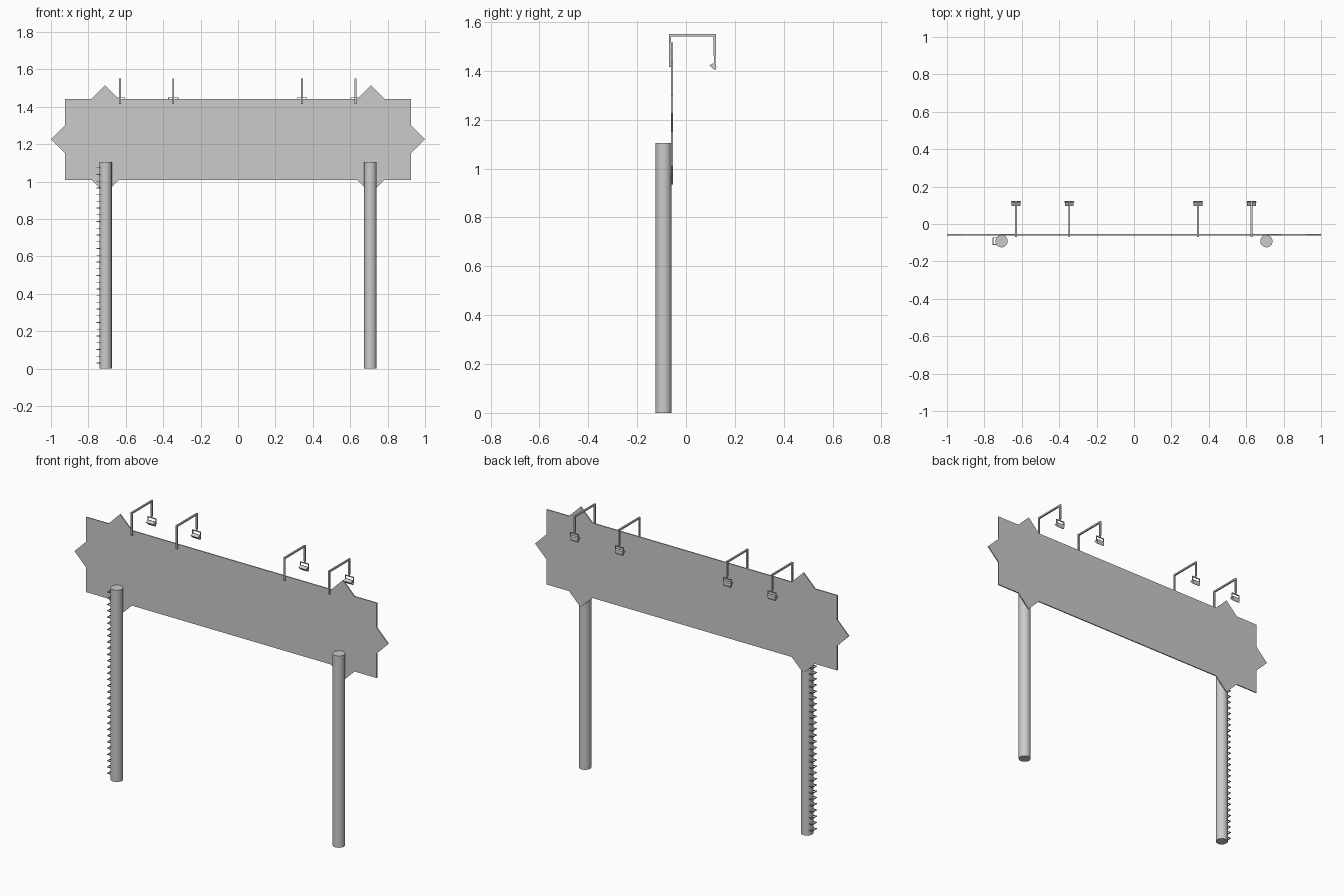
import bpy, bmesh, math
from mathutils import Vector

if "Cube" in bpy.data.objects:
    bpy.data.objects.remove(bpy.data.objects["Cube"])

grey = bpy.data.materials.new("plain grey")
grey.diffuse_color = (0.6, 0.6, 0.6, 1)
grey.use_nodes = True
grey.node_tree.nodes["Principled BSDF"].inputs["Base Color"].default_value = grey.diffuse_color


def finish(bm, name):
    bmesh.ops.recalc_face_normals(bm, faces=bm.faces)
    me = bpy.data.meshes.new(name)
    bm.to_mesh(me)
    bm.free()
    me.materials.append(grey)
    ob = bpy.data.objects.new(name, me)
    bpy.context.collection.objects.link(ob)
    return ob


def box(bm, x0, x1, y0, y1, z0, z1):
    vs = bmesh.ops.create_cube(bm, size=1)["verts"]
    for v in vs:
        v.co = Vector(((x0 + x1) / 2 + v.co.x * (x1 - x0),
                       (y0 + y1) / 2 + v.co.y * (y1 - y0),
                       (z0 + z1) / 2 + v.co.z * (z1 - z0)))


def extrude(bm, pts, vec):
    face = bm.faces.new([bm.verts.new(p) for p in pts])
    r = bmesh.ops.extrude_face_region(bm, geom=[face])
    bmesh.ops.translate(bm, vec=vec,
                        verts=[g for g in r["geom"] if isinstance(g, bmesh.types.BMVert)])


# Sign panel: long rectangle with an eight-pointed star at each end
CX, CZ, H, R = 0.71, 1.225, 0.216, 0.29
q = [(CX - (R - H), H), (CX, R), (CX + R - H, H), (CX + H, H), (CX + H, R - H), (CX + R, 0)]
right = q + [(x, -z) for x, z in reversed(q[:-1])]
outline = right + [(-x, z) for x, z in reversed(right)]
bm = bmesh.new()
extrude(bm, [(x, -0.0605, CZ + z) for x, z in outline], (0, 0.0065, 0))
finish(bm, "sign_panel")

# Round posts
for side, name in ((-1, "left_post"), (1, "right_post")):
    bm = bmesh.new()
    bmesh.ops.create_cone(bm, cap_ends=True, segments=24, radius1=0.033, radius2=0.033, depth=1.105)
    bmesh.ops.translate(bm, verts=bm.verts, vec=(side * 0.708, -0.092, 0.5525))
    ob = finish(bm, name)
    bpy.context.view_layer.objects.active = ob
    ob.select_set(True)
    bpy.ops.object.shade_smooth_by_angle(angle=math.radians(40))
    ob.select_set(False)

# Climbing rungs: thin U-shaped steps on the outside of the left post
bm = bmesh.new()
t = 0.004
for i in range(30):
    z = 0.028 + i * 0.036
    box(bm, -0.756, -0.756 + t, -0.112, -0.072, z, z + t)
    for y in (-0.112, -0.072 - t):
        box(bm, -0.756 + t, -0.725, y, y + t, z, z + t)
finish(bm, "ladder_rungs")

# Lamps on hooked arms reaching over the panel
for n, x in enumerate((-0.631, -0.346, 0.342, 0.628), 1):
    w = 0.0045
    bm = bmesh.new()
    box(bm, x - w, x + w, -0.069, -0.0605, 1.415, 1.541)
    box(bm, x - w, x + w, -0.069, 0.122, 1.541, 1.55)
    box(bm, x - w, x + w, 0.113, 0.122, 1.46, 1.541)
    finish(bm, f"lamp_arm_{n}")

    # Neck and yoke
    bm = bmesh.new()
    box(bm, x - 0.003, x + 0.003, 0.1145, 0.1205, 1.45, 1.46)
    box(bm, x - 0.027, x + 0.027, 0.1145, 0.1205, 1.446, 1.45)
    for s in (-1, 1):
        a, b = sorted((x + s * 0.0235, x + s * 0.027))
        box(bm, a, b, 0.1145, 0.1205, 1.418, 1.446)
    finish(bm, f"lamp_yoke_{n}")

    # Floodlight wedge tilted towards the panel
    bm = bmesh.new()
    prof = [(0.096, 1.423), (0.114, 1.432), (0.123, 1.428), (0.124, 1.414), (0.120, 1.403), (0.116, 1.404)]
    extrude(bm, [(x - 0.0235, y, z) for y, z in prof], (0.047, 0, 0))
    finish(bm, f"lamp_head_{n}")
